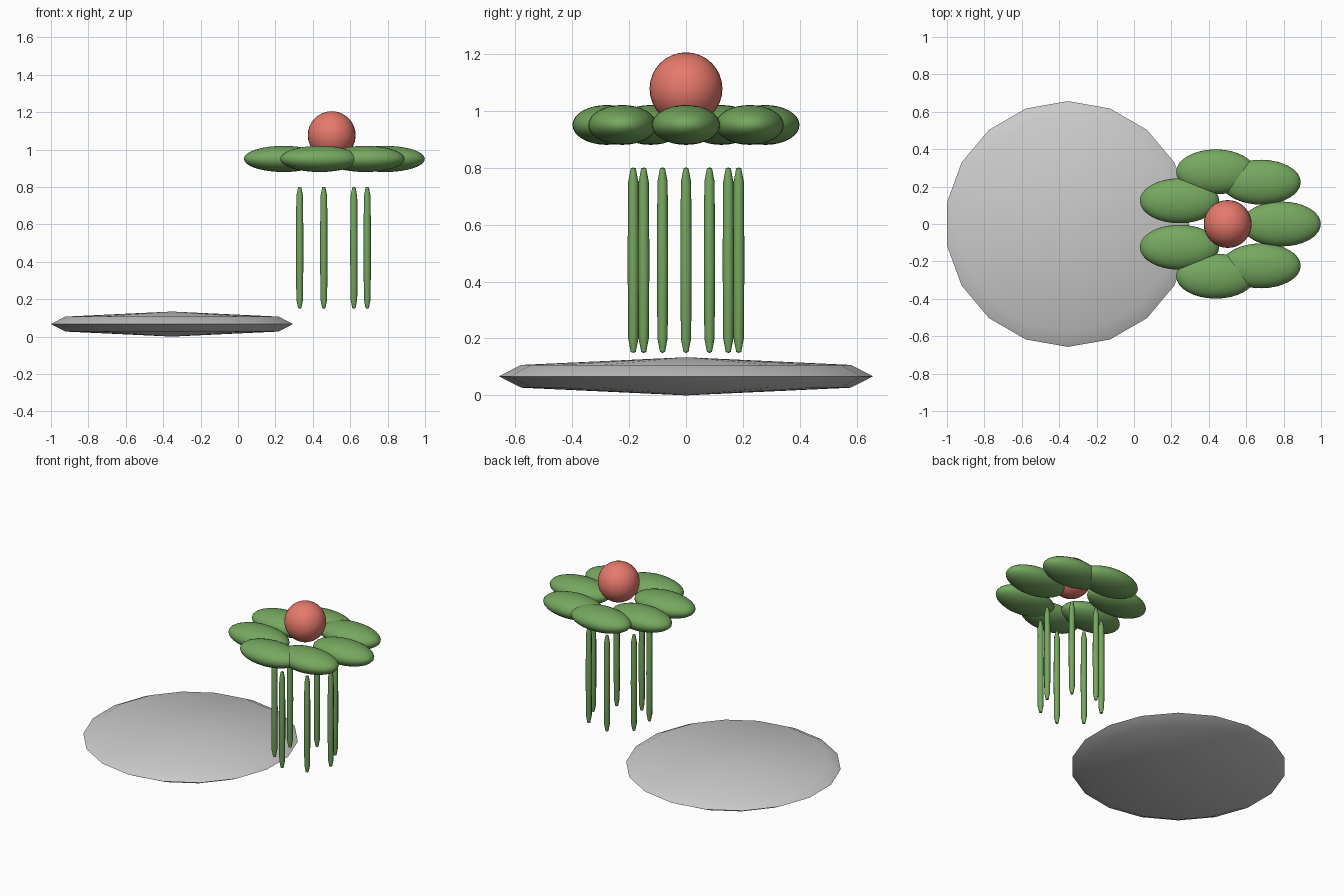
import bpy
import bmesh
from math import cos, sin, tau, radians

if "Cube" in bpy.data.objects:
    bpy.data.objects.remove(bpy.data.objects["Cube"])

COUNT = 7                      # petals and stems in the ring
CX = 0.501                     # flower centre in x


def material(name, color):
    mat = bpy.data.materials.new(name)
    mat.diffuse_color = color
    mat.use_nodes = True
    mat.node_tree.nodes["Principled BSDF"].inputs["Base Color"].default_value = mat.diffuse_color
    return mat


def finish(obj, name, mat, angle):
    obj.name = name
    if mat:
        obj.data.materials.append(mat)
    bpy.ops.object.select_all(action='DESELECT')
    obj.select_set(True)
    bpy.context.view_layer.objects.active = obj
    bpy.ops.object.shade_smooth_by_angle(angle=radians(angle))


def ellipsoid(name, loc, size, mat):
    bpy.ops.mesh.primitive_uv_sphere_add(segments=32, ring_count=16, radius=1, location=loc)
    obj = bpy.context.object
    obj.scale = size
    bpy.ops.object.transform_apply(location=False, rotation=False, scale=True)
    finish(obj, name, mat, 60)


def lathe(name, loc, profile, half_height, sides, mat=None, angle=40):
    """Closed turned solid: rings (radius, z) capped by a pole at each end."""
    bm = bmesh.new()
    rings = [[bm.verts.new((r * cos(tau * (i / sides + 0.25)),
                            r * sin(tau * (i / sides + 0.25)), z))
              for i in range(sides)] for r, z in profile]
    bottom = bm.verts.new((0, 0, -half_height))
    top = bm.verts.new((0, 0, half_height))
    for i in range(sides):
        j = (i + 1) % sides
        bm.faces.new((bottom, rings[0][j], rings[0][i]))
        bm.faces.new((top, rings[-1][i], rings[-1][j]))
        for a, b in zip(rings, rings[1:]):
            bm.faces.new((a[i], a[j], b[j], b[i]))
    mesh = bpy.data.meshes.new(name)
    bm.to_mesh(mesh)
    bm.free()
    obj = bpy.data.objects.new(name, mesh)
    obj.location = loc
    bpy.context.collection.objects.link(obj)
    finish(obj, name, mat, angle)


green = material("leaf_green", (0.18, 0.39, 0.115, 1))
coral = material("coral", (0.80, 0.19, 0.15, 1))

# Flat faceted stone disc
lathe("stone_disc", (-0.353, 0, 0.067),
      [(0.579, -0.04), (0.657, 0), (0.579, 0.04)], 0.067, 18)

# Ring of petals (all aligned with x) and thin stems below
for k in range(COUNT):
    c, s = cos(tau * k / COUNT), sin(tau * k / COUNT)
    ellipsoid(f"petal_{k + 1}", (CX + 0.286 * c, 0.286 * s, 0.95),
              (0.212, 0.12, 0.07), green)
    lathe(f"stem_{k + 1}", (CX + 0.19 * c, 0.19 * s, 0.475),
          [(0.009, -0.322), (0.018, -0.275), (0.02, 0),
           (0.018, 0.275), (0.009, 0.322)], 0.326, 8, green, 50)

# Flower centre
ellipsoid("flower_centre", (CX, 0, 1.077), (0.128, 0.128, 0.128), coral)
